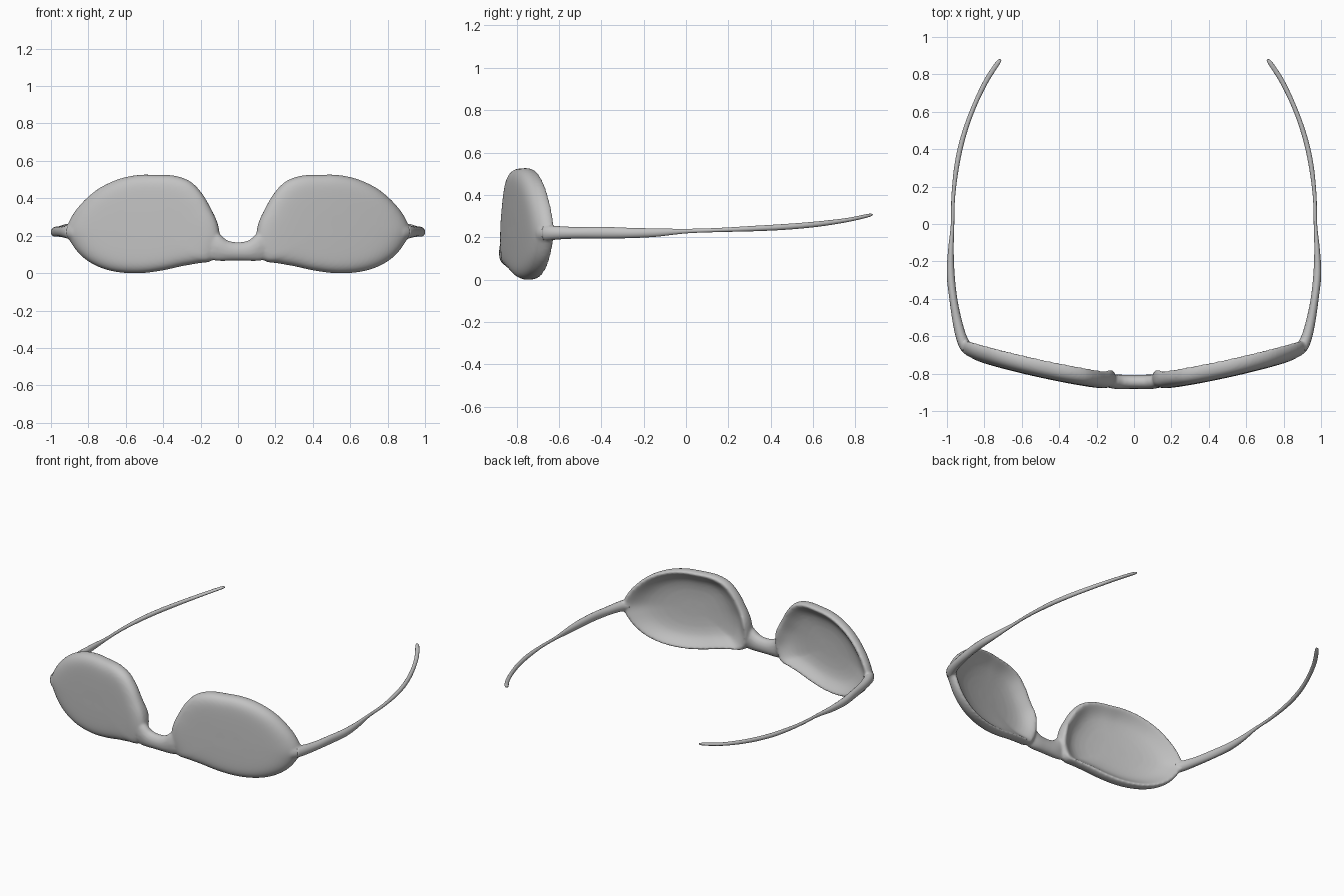
import bpy, bmesh, math
from mathutils import Vector

if "Cube" in bpy.data.objects:
    bpy.data.objects.remove(bpy.data.objects["Cube"])

grey = bpy.data.materials.new("plain_grey")
grey.diffuse_color = (0.54, 0.54, 0.54, 1)
grey.use_nodes = True
grey.node_tree.nodes["Principled BSDF"].inputs["Base Color"].default_value = grey.diffuse_color


def spline(pts, steps, closed=False):
    """Catmull-Rom interpolation of tuples of any length."""
    n, out = len(pts), []
    pick = (lambda i: pts[i % n]) if closed else (lambda i: pts[max(0, min(n - 1, i))])
    for i in range(n if closed else n - 1):
        for k in range(steps):
            t = k / steps
            out.append([0.5 * (2 * b + (c - a) * t + (2 * a - 5 * b + 4 * c - d) * t * t
                               + (3 * b - a - 3 * c + d) * t ** 3)
                        for a, b, c, d in zip(pick(i - 1), pick(i), pick(i + 1), pick(i + 2))])
    return out if closed else out + [list(pts[-1])]


def skin(bm, rings, cap_points=None):
    """Bridge successive closed rings and close both ends."""
    loops = [[bm.verts.new(p) for p in r] for r in rings]
    n = len(loops[0])
    for a, b in zip(loops, loops[1:]):
        for i in range(n):
            bm.faces.new((a[i], a[(i + 1) % n], b[(i + 1) % n], b[i]))
    for j, loop in enumerate((loops[0], loops[-1])):
        if cap_points:
            c = bm.verts.new(cap_points[j])
            for i in range(n):
                bm.faces.new((loop[i], loop[(i + 1) % n], c))
        else:
            bm.faces.new(loop)


def sweep(bm, stations, sides=14):
    """Elliptical tube along x, y, z with half width and half height."""
    rings = []
    for i, (x, y, z, w, h) in enumerate(stations):
        p, q = stations[max(i - 1, 0)], stations[min(i + 1, len(stations) - 1)]
        side = Vector((q[1] - p[1], p[0] - q[0], 0)).normalized()
        rings.append([Vector((x, y, z)) + side * w * math.cos(a) + Vector((0, 0, h * math.sin(a)))
                      for a in (2 * math.pi * k / sides for k in range(sides))])
    skin(bm, rings)


def finish(name, bm):
    bmesh.ops.recalc_face_normals(bm, faces=bm.faces)
    me = bpy.data.meshes.new(name)
    bm.to_mesh(me)
    bm.free()
    me.materials.append(grey)
    ob = bpy.data.objects.new(name, me)
    bpy.context.collection.objects.link(ob)
    for poly in me.polygons:
        poly.use_smooth = True
    return ob


def mid_y(x):
    """Wrap of the front, seen from above."""
    t = max(x - 0.1, 0)
    return -0.846 + 0.155 * t + 0.08 * t * t


# Lens outline, x and z
OUTLINE = [(0.45, 0.526), (0.54, 0.524), (0.64, 0.502), (0.74, 0.455), (0.82, 0.39),
           (0.885, 0.31), (0.918, 0.225), (0.885, 0.15), (0.83, 0.085), (0.75, 0.035),
           (0.65, 0.006), (0.53, -0.001), (0.41, 0.013), (0.30, 0.037), (0.21, 0.053),
           (0.135, 0.070), (0.098, 0.16), (0.107, 0.26), (0.15, 0.355), (0.195, 0.43),
           (0.255, 0.490), (0.34, 0.521)]
# Lens section from front centre over the rim to the hollow back: scale and depth
SECTION = [(0.25, -0.050), (0.5, -0.049), (0.70, -0.047), (0.83, -0.042), (0.92, -0.031),
           (0.975, -0.014), (1.0, 0.010), (0.992, 0.032), (0.97, 0.047), (0.935, 0.046),
           (0.88, 0.034), (0.80, 0.014), (0.68, -0.006), (0.48, -0.019), (0.22, -0.024)]
CX, CZ = 0.50, 0.25
# Temple arm: joined at the hinge, thin in the middle, hooked in at the tip
ARM = [(0.866, -0.688, 0.219, 0.028, 0.044), (0.894, -0.662, 0.220, 0.032, 0.040),
       (0.920, -0.615, 0.221, 0.029, 0.033), (0.945, -0.52, 0.221, 0.025, 0.028),
       (0.966, -0.40, 0.222, 0.021, 0.028), (0.980, -0.27, 0.220, 0.021, 0.025),
       (0.979, -0.14, 0.222, 0.015, 0.020), (0.970, 0.0, 0.229, 0.009, 0.011),
       (0.966, 0.15, 0.234, 0.010, 0.010), (0.946, 0.32, 0.241, 0.013, 0.013),
       (0.912, 0.47, 0.249, 0.013, 0.014), (0.859, 0.62, 0.262, 0.012, 0.013),
       (0.793, 0.76, 0.281, 0.013, 0.010), (0.730, 0.858, 0.302, 0.012, 0.008),
       (0.712, 0.878, 0.306, 0.005, 0.004)]
arm_path = spline(ARM, 5)

# Fused front: lenses, bridge and hinge roots
parts = bmesh.new()
edge = spline(OUTLINE, 4, True)
rings = []
for s, d in spline(SECTION, 2):
    ring = []
    for x, z in edge:
        px, pz = CX + (x - CX) * s, CZ + (z - CZ) * s
        # nose pad swelling on the back of the inner rim
        pad = 0.015 * math.exp(-((px - 0.12) / 0.035) ** 2 - ((pz - 0.25) / 0.08) ** 2) if d > 0 else 0
        ring.append(Vector((px, mid_y(px) + d + pad, pz)))
    rings.append(ring)
skin(parts, rings, [(CX, mid_y(CX) - 0.050, CZ), (CX, mid_y(CX) - 0.025, CZ)])
half_bridge = [(-0.02, -0.844, 0.116, 0.038, 0.051), (0.02, -0.844, 0.116, 0.038, 0.051),
               (0.06, -0.844, 0.121, 0.039, 0.057), (0.09, -0.844, 0.133, 0.039, 0.070),
               (0.12, -0.843, 0.145, 0.036, 0.080), (0.16, -0.840, 0.15, 0.028, 0.075)]
sweep(parts, spline(half_bridge, 3))
sweep(parts, arm_path[:12])
geo = bmesh.ops.duplicate(parts, geom=parts.verts[:] + parts.edges[:] + parts.faces[:])["geom"]
for v in geo:
    if isinstance(v, bmesh.types.BMVert):
        v.co.x *= -1
front = finish("lenses_and_bridge", parts)
mod = front.modifiers.new("fuse", "REMESH")
mod.mode, mod.voxel_size, mod.use_smooth_shade = "VOXEL", 0.008, True
mod = front.modifiers.new("soften", "SMOOTH")
mod.factor, mod.iterations = 0.5, 6

# Temple arms sleeve over the hinge roots
for name, sign in (("right_temple_arm", 1), ("left_temple_arm", -1)):
    bm = bmesh.new()
    sweep(bm, arm_path[5:])
    for v in bm.verts:
        v.co.x *= sign
    finish(name, bm)
